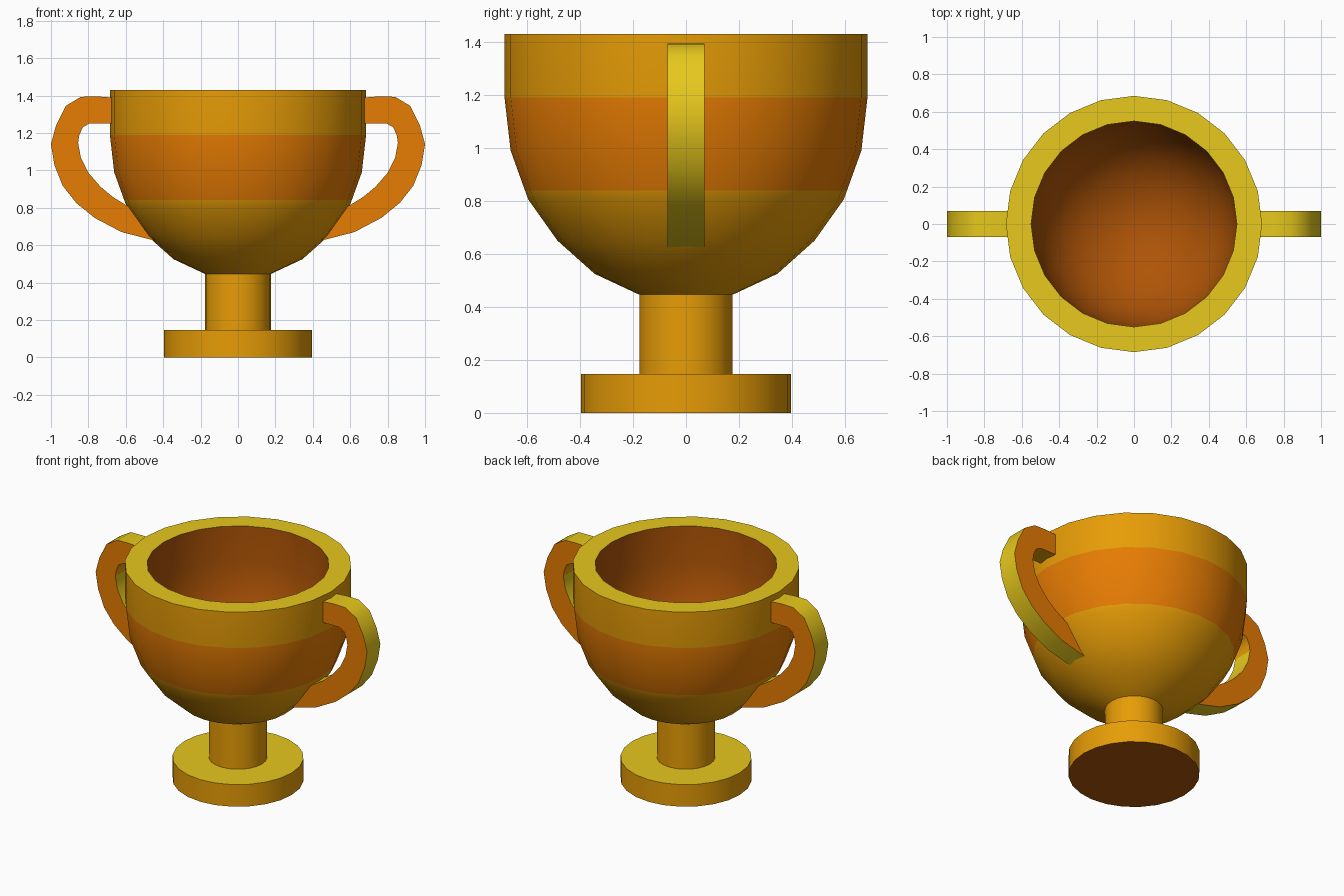
import bpy, bmesh, math

if "Cube" in bpy.data.objects:
    bpy.data.objects.remove(bpy.data.objects["Cube"])

SIDES = 24


def material(name, rgb):
    m = bpy.data.materials.new(name)
    m.diffuse_color = (*rgb, 1)
    m.use_nodes = True
    m.node_tree.nodes["Principled BSDF"].inputs["Base Color"].default_value = m.diffuse_color
    return m


MATS = [material("gold", (0.80, 0.335, 0.002)),
        material("orange", (0.79, 0.20, 0.001)),
        material("yellow", (0.80, 0.58, 0.012)),
        material("dark orange", (0.43, 0.09, 0.002))]
GOLD, ORANGE, YELLOW, DARK = range(4)


def finish(name, bm, colour_rule):
    for f in bm.faces:
        f.normal_update()
        f.material_index = colour_rule(f.calc_center_median(), f.normal)
    me = bpy.data.meshes.new(name)
    bm.to_mesh(me)
    bm.free()
    for m in MATS:
        me.materials.append(m)
    ob = bpy.data.objects.new(name, me)
    bpy.context.collection.objects.link(ob)
    bpy.ops.object.select_all(action='DESELECT')
    ob.select_set(True)
    bpy.context.view_layer.objects.active = ob
    bpy.ops.object.shade_smooth_by_angle(angle=math.radians(38))


def lathe(name, profile, colour_rule):
    bm = bmesh.new()
    rings = []
    for r, z in profile:
        if r == 0:
            rings.append([bm.verts.new((0, 0, z))] * SIDES)
        else:
            rings.append([bm.verts.new((r * math.cos(a), r * math.sin(a), z))
                          for a in (2 * math.pi * j / SIDES for j in range(SIDES))])
    for lo, hi in zip(rings, rings[1:]):
        for j in range(SIDES):
            k = (j + 1) % SIDES
            bm.faces.new(list(dict.fromkeys((lo[j], lo[k], hi[k], hi[j]))))
    finish(name, bm, colour_rule)


# Pedestal: foot disc and stem
def pedestal_colour(c, n):
    return YELLOW if n.z > 0.7 else DARK if n.z < -0.7 else GOLD


lathe("pedestal", [(0, 0), (0.396, 0), (0.396, 0.147), (0.176, 0.147),
                   (0.176, 0.446), (0, 0.446)], pedestal_colour)


# Bowl: gold outside with an orange band, yellow rim, dark orange inside
def bowl_colour(c, n):
    if n.z > 0.95 and c.z > 1.4:
        return YELLOW
    if n.x * c.x + n.y * c.y < 0 or n.z > 0.3:
        return DARK
    return ORANGE if 0.84 < c.z < 1.19 else GOLD


lathe("bowl", [(0.176, 0.446), (0.345, 0.525), (0.485, 0.65), (0.595, 0.805),
               (0.608, 0.84), (0.662, 0.99), (0.685, 1.19), (0.685, 1.43),
               (0.55, 1.43), (0.55, 1.19), (0.53, 1.02), (0.47, 0.86),
               (0.38, 0.74), (0.26, 0.65), (0.12, 0.6), (0, 0.585)], bowl_colour)

# Handles: flat strap following outer and inner outlines
OUTER = [(0.63, 1.385), (0.75, 1.395), (0.84, 1.393), (0.92, 1.345), (0.973, 1.24),
         (1.0, 1.14), (0.982, 1.03), (0.937, 0.917), (0.865, 0.826),
         (0.767, 0.746), (0.623, 0.67), (0.41, 0.615)]
INNER = [(0.63, 1.25), (0.74, 1.25), (0.795, 1.25), (0.83, 1.23), (0.848, 1.19),
         (0.855, 1.147), (0.84, 1.067), (0.80, 0.987), (0.735, 0.912),
         (0.67, 0.858), (0.60, 0.815), (0.53, 0.785)]


def handle(name, side, half=0.07):
    bm = bmesh.new()
    rings = [[bm.verts.new((side * x, y, z)) for (x, z), y in
              ((o, -half), (o, half), (i, half), (i, -half))]
             for o, i in zip(OUTER, INNER)]
    for a, b in zip(rings, rings[1:]):
        for j in range(4):
            k = (j + 1) % 4
            bm.faces.new((a[j], a[k], b[k], b[j]))
    bm.faces.new(rings[0])
    bm.faces.new(rings[-1])
    bmesh.ops.recalc_face_normals(bm, faces=bm.faces[:])

    # orange flanks, yellow edges, gold on the upper inner edge
    def colour(c, n):
        if abs(n.y) > 0.7:
            return ORANGE
        inner_upper = n.x * side <= 0.01 and n.z < 0 and c.z > 1.1
        return GOLD if inner_upper else YELLOW
    finish(name, bm, colour)


handle("right_handle", 1)
handle("left_handle", -1)
